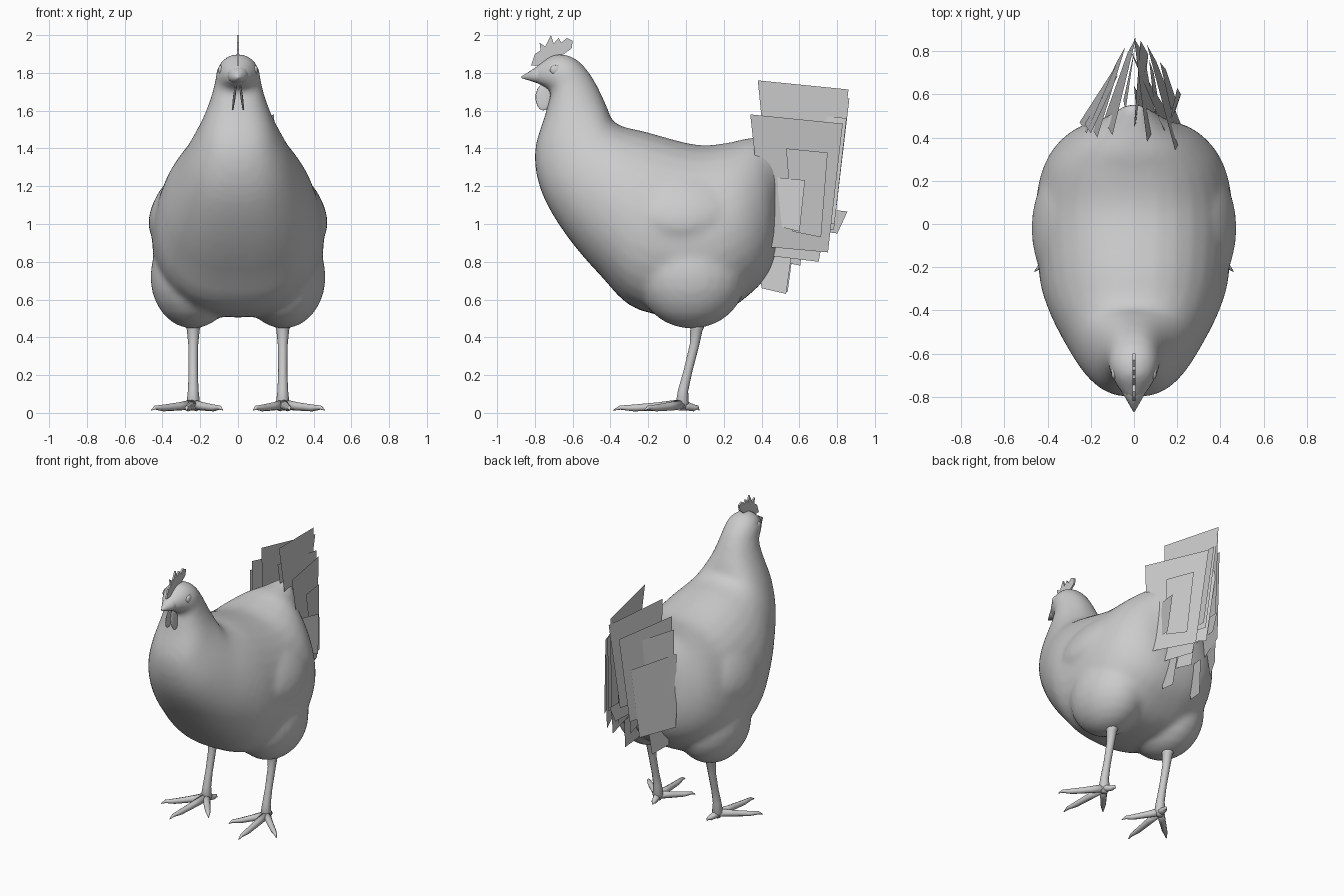
import bpy, bmesh, math
from mathutils import Vector, Matrix

if "Cube" in bpy.data.objects:
    bpy.data.objects.remove(bpy.data.objects["Cube"])


def finish(bm, name, smooth=True, normals=True):
    if normals:
        bmesh.ops.recalc_face_normals(bm, faces=bm.faces[:])
    me = bpy.data.meshes.new(name)
    bm.to_mesh(me)
    bm.free()
    for p in me.polygons:
        p.use_smooth = smooth
    ob = bpy.data.objects.new(name, me)
    bpy.context.collection.objects.link(ob)
    return ob


def skin(bm, rings):
    """Join successive vertex rings and cap both ends."""
    vr = [[bm.verts.new(p) for p in r] for r in rings]
    n = len(vr[0])
    for a, b in zip(vr, vr[1:]):
        for i in range(n):
            j = (i + 1) % n
            bm.faces.new((a[i], a[j], b[j], b[i]))
    bm.faces.new(vr[0][::-1])
    bm.faces.new(vr[-1])


def section(ty, tz, by, bz, w, n=32):
    """Pear-shaped cross-section between a top and a bottom point."""
    pts = []
    for i in range(n):
        a = 2 * math.pi * i / n
        s = math.sin(a)
        h = (0.5 + 0.5 * math.cos(a)) ** 1.15
        x = math.copysign(abs(s) ** 0.88, s) * w if abs(s) > 1e-6 else 0
        pts.append((x, by + (ty - by) * h, bz + (tz - bz) * h))
    return pts


def refine(rows, steps=4):
    """Catmull-Rom interpolation between the section rows."""
    out = []
    for i in range(len(rows) - 1):
        p0, p1, p2, p3 = (rows[min(max(i + k, 0), len(rows) - 1)] for k in (-1, 0, 1, 2))
        for s in range(steps):
            t = s / steps
            out.append([.5 * (2 * b + (c - a) * t + (2 * a - 5 * b + 4 * c - d) * t * t
                              + (3 * b - a - 3 * c + d) * t ** 3) for a, b, c, d in zip(p0, p1, p2, p3)])
    return out + [list(rows[-1])]


def tube(bm, path, n=8):
    """Tapered tube through (x, y, z, radius) points."""
    pts = [Vector(p[:3]) for p in path]
    rings = []
    for i, p in enumerate(pts):
        d = (pts[min(i + 1, len(pts) - 1)] - pts[max(i - 1, 0)]).normalized()
        u = d.cross(Vector((1, 0.3, 0))).normalized()
        v = d.cross(u)
        rings.append([p + (u * math.cos(2 * math.pi * k / n) + v * math.sin(2 * math.pi * k / n)) * path[i][3]
                      for k in range(n)])
    skin(bm, rings)


def ball(bm, loc, size, rot_y=0, seg=24):
    m = Matrix.Translation(loc) @ Matrix.Rotation(rot_y, 4, 'Y') @ Matrix.Diagonal((*size, 1))
    bmesh.ops.create_uvsphere(bm, u_segments=seg, v_segments=seg // 2, radius=1, matrix=m)


# Body, neck and head: top y,z / bottom y,z / half width
SECTIONS = [
    (.56, 1.475, .55, 1.40, .04), (.43, 1.46, .50, 1.10, .17), (.33, 1.455, .465, .80, .31),
    (.22, 1.43, .34, .63, .41), (.05, 1.42, .12, .51, .455), (-.22, 1.49, -.25, .545, .44),
    (-.33, 1.515, -.455, .73, .395), (-.39, 1.55, -.64, .95, .325), (-.41, 1.60, -.765, 1.17, .26),
    (-.44, 1.67, -.80, 1.38, .195), (-.48, 1.75, -.745, 1.58, .145), (-.53, 1.825, -.715, 1.69, .122),
    (-.60, 1.885, -.71, 1.705, .118), (-.69, 1.90, -.73, 1.715, .10), (-.76, 1.86, -.77, 1.735, .07),
    (-.81, 1.822, -.81, 1.75, .04)]
bm = bmesh.new()
skin(bm, [section(*s) for s in refine(SECTIONS)])
for s in (1, -1):
    # thigh and folded wing swellings
    ball(bm, (s * .24, .03, .72), (.225, .29, .275))
    ball(bm, (s * .345, -.02, 1.10), (.10, .27, .20), -s * .5)
body = finish(bm, "body")
rm = body.modifiers.new("blend", 'REMESH')
rm.mode = 'VOXEL'
rm.voxel_size = .018
rm.use_smooth_shade = True
sm = body.modifiers.new("soften", 'SMOOTH')
sm.factor = .5
sm.iterations = 12

# Beak
bm = bmesh.new()
skin(bm, [section(*s, n=14) for s in (
    (-.745, 1.862, -.755, 1.735, .072), (-.80, 1.826, -.80, 1.75, .044), (-.87, 1.782, -.87, 1.772, .003))])
finish(bm, "beak")

# Comb: thin toothed plate
COMB = [(-.82, 1.84), (-.80, 1.90), (-.77, 1.92), (-.775, 1.96), (-.745, 1.94), (-.715, 2.0),
        (-.70, 1.955), (-.675, 1.985), (-.66, 1.96), (-.63, 1.985), (-.60, 1.97), (-.605, 1.93),
        (-.66, 1.89), (-.77, 1.84)]
bm = bmesh.new()
face = bm.faces.new([bm.verts.new((-.006, y, z)) for y, z in COMB])
ext = bmesh.ops.extrude_face_region(bm, geom=[face])
bmesh.ops.translate(bm, vec=(.012, 0, 0), verts=[v for v in ext['geom'] if isinstance(v, bmesh.types.BMVert)])
finish(bm, "comb", False)

TOES = [(.08, -.22), (.275, -.385), (.46, -.22), (.215, .07)]
for s, side in ((1, "right"), (-1, "left")):
    # wattle and eye
    bm = bmesh.new()
    ball(bm, (s * .02, -.755, 1.67), (.007, .042, .07), -s * .13, 14)
    finish(bm, side + "_wattle")
    bm = bmesh.new()
    ball(bm, (s * .092, -.69, 1.815), (.014, .03, .026), 0, 14)
    finish(bm, side + "_eye")
    # leg
    bm = bmesh.new()
    tube(bm, [(s * .237, y, z, r) for y, z, r in (
        (.065, .52, .06), (.055, .44, .034), (.045, .36, .026), (.01, .22, .024),
        (-.015, .12, .028), (-.02, .05, .036), (-.02, .012, .02))], 10)
    finish(bm, side + "_leg")
    # toes with claws
    bm = bmesh.new()
    for tip in TOES:
        path = []
        for f, z, r in ((0, .045, .028), (.35, .034, .022), (.7, .026, .018), (.9, .028, .011), (1, .014, .002)):
            p = Vector((.24, -.02)).lerp(Vector(tip), f)
            path.append((s * p.x, p.y, z, r))
        tube(bm, path)
    finish(bm, side + "_toes")

# Tail feather cards: front y, back y, top z, bottom z, x at front, x at back; all taper downwards
CARDS = [
    (.38, .86, 1.76, .97, .06, 0), (.41, .865, 1.71, 1.05, -.10, .01), (.34, .83, 1.58, .85, .19, .06),
    (.40, .82, 1.60, .95, -.17, -.04), (.53, .75, 1.40, .93, .17, .12), (.45, .63, 1.25, .96, .16, .20),
    (.40, .76, 1.15, .80, .11, .07), (.37, .56, .86, .63, .08, .10), (.42, .74, 1.35, .82, -.22, -.08),
    (.37, .57, .90, .64, -.13, -.09), (.52, .855, 1.10, .95, -.04, .01), (.42, .70, 1.52, 1.05, -.20, -.07),
    (.45, .85, 1.60, 1.0, 0, .03), (.43, .81, 1.45, .90, .14, -.02), (.42, .64, 1.10, .78, .02, 0)]
bm = bmesh.new()
for i, (y0, y1, zt, zb, x0, x1) in enumerate(CARDS):
    k = .16 * (y1 - y0)
    lean = .06 * (zt - zb) * math.copysign(1, x0)
    quad = ((x0, y0, zt), (x1, y1, zt - .1 * (y1 - y0)), (x1 + lean, y1 - k, zb), (x0 + lean, y0 + k, zb + .03))
    bm.faces.new([bm.verts.new(p) for p in quad])
finish(bm, "tail_feathers", False, False)
